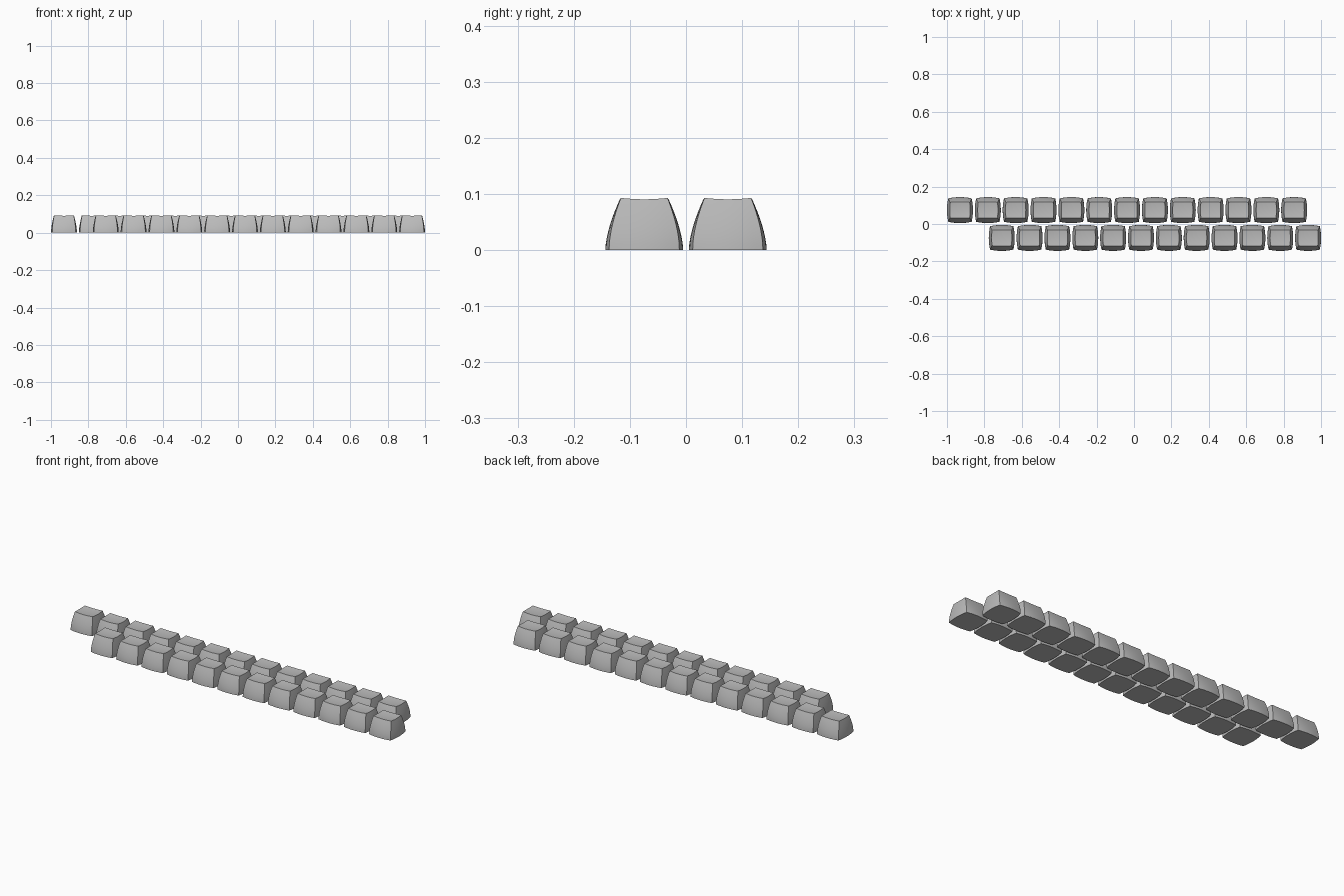
import bpy, bmesh, math

if "Cube" in bpy.data.objects:
    bpy.data.objects.remove(bpy.data.objects["Cube"])

PITCH = 0.1489   # key spacing
HALF = 0.0695    # half width of a key at its base
HEIGHT = 0.093

mat = bpy.data.materials.new("key grey")
mat.diffuse_color = (0.5, 0.5, 0.5, 1)
mat.use_nodes = True
mat.node_tree.nodes["Principled BSDF"].inputs["Base Color"].default_value = mat.diffuse_color


def keycap_mesh():
    """Pillow-sided tapered cap with a shallow dished top, shaped from a gridded cube."""
    bm = bmesh.new()
    bmesh.ops.create_cube(bm, size=2)
    bmesh.ops.subdivide_edges(bm, edges=bm.edges[:], cuts=7, use_grid_fill=True)
    for v in bm.verts:
        u, w, t = v.co.x, v.co.y, (v.co.z + 1) / 2
        bulge = 0.007 - 0.005 * t               # sides bow outwards, more at the base
        taper = t ** 1.6
        hx = HALF - 0.0155 * taper - bulge
        hy = HALF - 0.0260 * taper - bulge
        dish = 0.0025 * ((1 - u * u) + (1 - w * w))
        v.co = (u * (hx + bulge * (1 - w * w)),
                w * (hy + bulge * (1 - u * u)),
                t * (HEIGHT - dish))
    me = bpy.data.meshes.new("keycap")
    bm.to_mesh(me)
    bm.free()
    me.materials.append(mat)
    me.shade_smooth()
    me.set_sharp_from_angle(angle=math.radians(32))
    return me


cap = keycap_mesh()
first = -1 + HALF

# Two staggered rows of identical keys
for row, count, x0, y in (("back", 13, first, PITCH / 2),
                          ("front", 12, first + 1.5 * PITCH, -PITCH / 2)):
    for i in range(count):
        ob = bpy.data.objects.new(f"{row}_key_{i + 1}", cap)
        ob.location = (x0 + i * PITCH, y, 0)
        bpy.context.collection.objects.link(ob)
